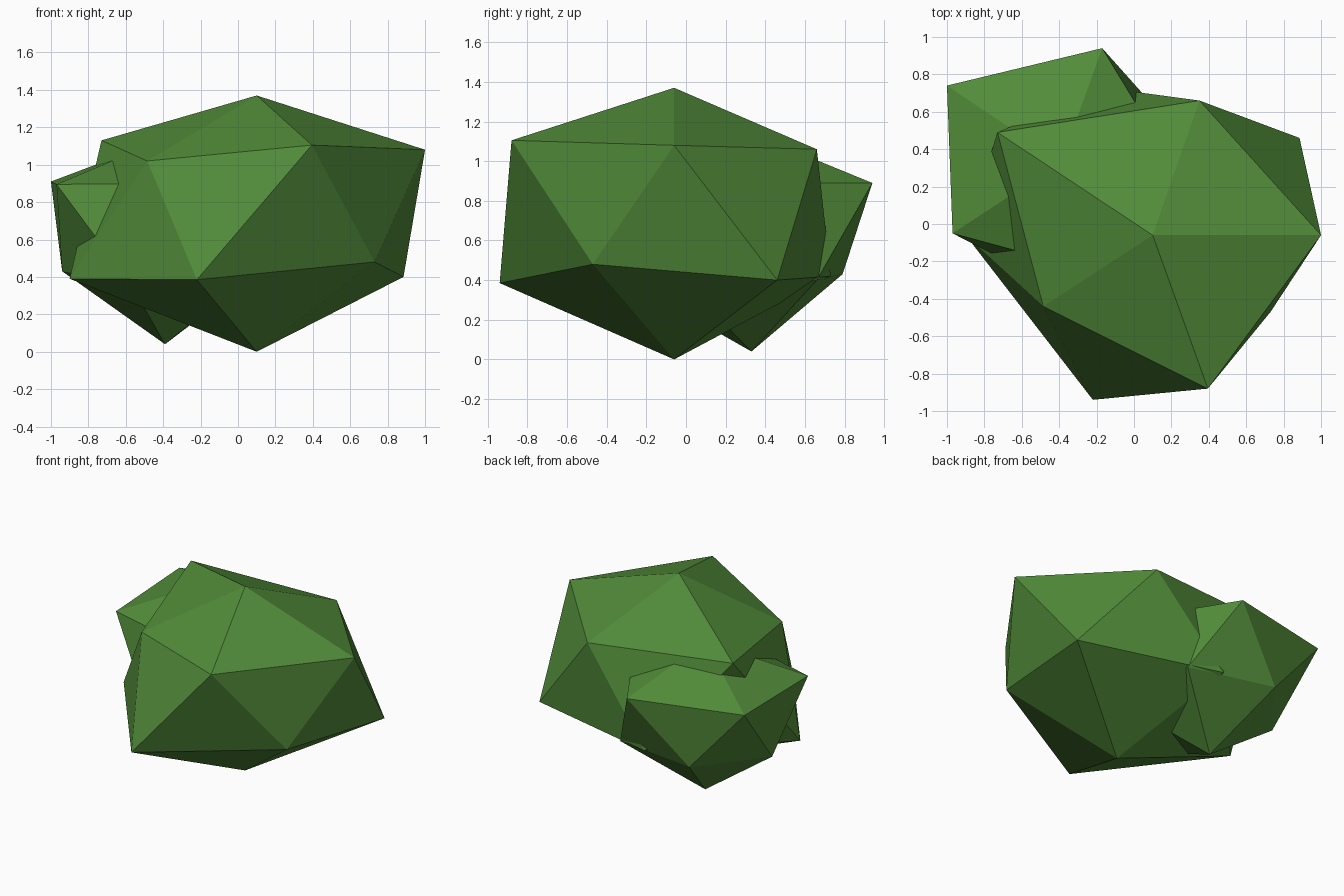
import bpy, bmesh, math
from mathutils import Vector

if "Cube" in bpy.data.objects:
    bpy.data.objects.remove(bpy.data.objects["Cube"])

leaf = bpy.data.materials.new("leaf green")
leaf.diffuse_color = (0.085, 0.265, 0.042, 1)
leaf.use_nodes = True
leaf.node_tree.nodes["Principled BSDF"].inputs["Base Color"].default_value = leaf.diffuse_color


def clump(name, bottom, top, lower, upper):
    """Irregular icosahedron: an icosphere whose two rings are pulled to the given points."""
    bm = bmesh.new()
    bmesh.ops.create_icosphere(bm, subdivisions=1, radius=1)
    targets = []
    for v in bm.verts:
        if abs(v.co.z) > 0.9:
            targets.append(top if v.co.z > 0 else bottom)
        else:
            # ring points are listed counter-clockwise, 72 degrees apart
            ring, start = (upper, 0) if v.co.z > 0 else (lower, 36)
            a = math.degrees(math.atan2(v.co.y, v.co.x)) - start
            targets.append(ring[round(a / 72) % 5])
    for v, t in zip(bm.verts, targets):
        v.co = Vector(t)
    bmesh.ops.recalc_face_normals(bm, faces=bm.faces)
    me = bpy.data.meshes.new(name)
    bm.to_mesh(me)
    bm.free()
    me.materials.append(leaf)
    ob = bpy.data.objects.new(name, me)
    bpy.context.collection.objects.link(ob)
    return ob


# Main foliage mass
clump("large_bush", (0.10, -0.06, 0.0), (0.10, -0.06, 1.37),
      lower=[(0.885, 0.46, 0.40), (-0.17, 0.73, 0.42), (-0.90, -0.06, 0.39),
             (-0.22, -0.94, 0.385), (0.73, -0.47, 0.48)],
      upper=[(1.0, -0.06, 1.08), (0.35, 0.66, 1.06), (-0.73, 0.49, 1.13),
             (-0.485, -0.44, 1.02), (0.395, -0.88, 1.105)])

# Smaller clump growing out of the back left
clump("small_bush", (-0.39, 0.33, 0.04), (-0.39, 0.33, 1.14),
      lower=[(0.08, 0.66, 0.40), (-0.58, 0.79, 0.43), (-0.94, 0.33, 0.43),
             (-0.58, -0.25, 0.37), (0.05, -0.02, 0.40)],
      upper=[(0.20, 0.33, 0.89), (-0.17, 0.94, 0.89), (-1.0, 0.74, 0.91),
             (-0.97, -0.05, 0.895), (-0.20, -0.26, 0.90)])
